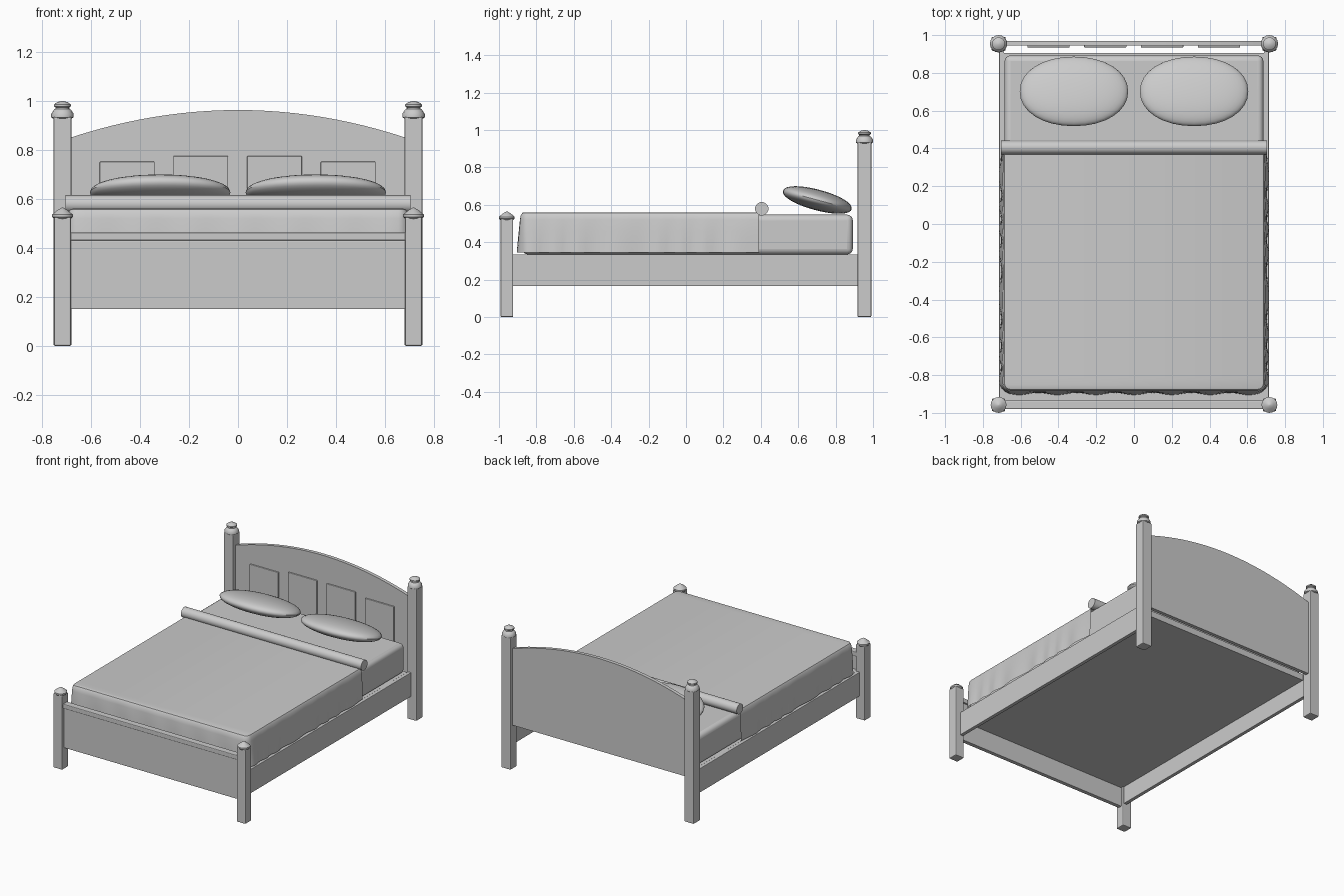
import bpy, bmesh, math

if "Cube" in bpy.data.objects:
    bpy.data.objects.remove(bpy.data.objects["Cube"])

def finish(name, bm, bevel=0, smooth=False, seg=2):
    bmesh.ops.recalc_face_normals(bm, faces=bm.faces)
    me = bpy.data.meshes.new(name)
    bm.to_mesh(me)
    bm.free()
    ob = bpy.data.objects.new(name, me)
    bpy.context.collection.objects.link(ob)
    if bevel:
        m = ob.modifiers.new("bevel", 'BEVEL')
        m.width, m.segments = bevel, seg
    if smooth:
        bpy.ops.object.select_all(action='DESELECT')
        ob.select_set(True)
        bpy.context.view_layer.objects.active = ob
        bpy.ops.object.shade_smooth_by_angle(angle=math.radians(35))
    return ob

def box(name, x, y, z, bevel=0, smooth=False, seg=2):
    bm = bmesh.new()
    bmesh.ops.create_cube(bm, size=1)
    for v in bm.verts:
        for i, (a, b) in enumerate((x, y, z)):
            v.co[i] = (a + b) / 2 + v.co[i] * (b - a)
    return finish(name, bm, bevel, smooth, seg)

def lathe(name, profile, x, y, n=16):
    bm = bmesh.new()
    rings = [[bm.verts.new((x + r * math.cos(2 * math.pi * k / n),
                            y + r * math.sin(2 * math.pi * k / n), z))
              for k in range(n)] for r, z in profile]
    for a, b in zip(rings, rings[1:]):
        for k in range(n):
            bm.faces.new((a[k], a[(k + 1) % n], b[(k + 1) % n], b[k]))
    bm.faces.new(rings[0])
    bm.faces.new(rings[-1])
    return finish(name, bm, smooth=True)

HEAD_CAP = [(.032, .925), (.046, .933), (.046, .947), (.034, .965), (.028, .968),
            (.028, .974), (.034, .978), (.034, .986), (.022, .995), (.004, 1.0)]
FOOT_CAP = [(.034, .518), (.042, .526), (.042, .536), (.022, .553), (.004, .564)]

# posts, finials and side rails, left and right
for s, side in ((-1, "left"), (1, "right")):
    px = s * .717
    box(f"head_post_{side}", (px - .037, px + .037), (.917, .991), (0, .935), .006)
    box(f"foot_post_{side}", (px - .035, px + .035), (-.992, -.924), (0, .525), .006)
    lathe(f"head_finial_{side}", HEAD_CAP, px, .954)
    lathe(f"foot_finial_{side}", FOOT_CAP, px, -.958)
    a, b = sorted((s * .688, s * .714))
    box(f"side_rail_{side}", (a, b), (-.925, .917), (.165, .335), .003)

# arched headboard
bm = bmesh.new()
pts = [(-.685, .31), (.685, .31)]
for i in range(25):
    t = 1 - 2 * i / 24
    pts.append((.685 * t, .963 - .113 * t * t))
face = bm.faces.new([bm.verts.new((x, .945, z)) for x, z in pts])
ext = bmesh.ops.extrude_face_region(bm, geom=[face])
for v in ext["geom"]:
    if isinstance(v, bmesh.types.BMVert):
        v.co.y = .97
finish("headboard", bm)

# raised headboard panels
for i, (x, top) in enumerate(((-.453, .752), (-.152, .775), (.149, .775), (.45, .752))):
    box(f"headboard_panel_{i + 1}", (x - .112, x + .112), (.935, .947), (.45, top), .003)

# footboard, cap rail and bed base
box("footboard", (-.69, .69), (-.972, -.943), (.15, .43), .003)
box("footboard_cap", (-.69, .69), (-.98, -.934), (.43, .463), .005)
box("bed_base", (-.69, .69), (-.945, .905), (.29, .335))

# mattress
box("mattress", (-.685, .685), (-.875, .892), (.335, .547), .03, True, 4)

# blanket: nested U-shaped rings from the top edge down to the wavy hem
def u_path(off):
    w, foot, head, r = .675 + off, -.865 - off, .39, .02 + off
    path = [(w, head + (foot + r - head) * i / 40, 1, 0) for i in range(40)]
    for i in range(7):
        a = math.pi / 2 * i / 6
        path.append((w - r + r * math.cos(a), foot + r - r * math.sin(a), math.cos(a), -math.sin(a)))
    path += [((w - r) * (1 - i / 20), foot, 0, -1) for i in range(1, 20)]
    mirror = [(-x, y, -nx, ny) for x, y, nx, ny in reversed(path)]
    return path + [(0, foot, 0, -1)] + mirror

bm = bmesh.new()
rings = []
for off, z, wave in ((0, .56, 0), (.01, .557, 0), (.018, .545, 0), (.022, .52, .001),
                     (.027, .46, .002), (.031, .40, .004), (.034, .345, .006)):
    ring = []
    for x, y, nx, ny in u_path(off):
        d = wave * math.sin(38 * y + 31 * x + 2 * math.sin(9 * y))
        ring.append(bm.verts.new((x + nx * d, y + ny * d, z)))
    rings.append(ring)
for a, b in zip(rings, rings[1:]):
    for k in range(len(a) - 1):
        bm.faces.new((a[k], a[k + 1], b[k + 1], b[k]))
bm.faces.new(rings[0])
finish("blanket", bm, smooth=True)

# rolled blanket edge
bm = bmesh.new()
bmesh.ops.create_cone(bm, cap_ends=True, segments=32, radius1=.036, radius2=.036, depth=1.41)
for v in bm.verts:
    x, y, z = v.co
    v.co = (z, .405 + x, .579 + y)
finish("blanket_roll", bm, smooth=True)

# pillows, leaning with the front edge raised
for s, side in ((-1, "left"), (1, "right")):
    bm = bmesh.new()
    bmesh.ops.create_uvsphere(bm, u_segments=32, v_segments=20, radius=1)
    for v in bm.verts:
        v.co = [math.copysign(abs(c) ** .95, c) for c in v.co]
        v.co.x *= .287
        v.co.y *= .19
        v.co.z *= .055
    ob = finish(f"pillow_{side}", bm, smooth=True)
    ob.location = (s * .318, .702, .626)
    ob.rotation_euler = (math.radians(-15), 0, 0)
